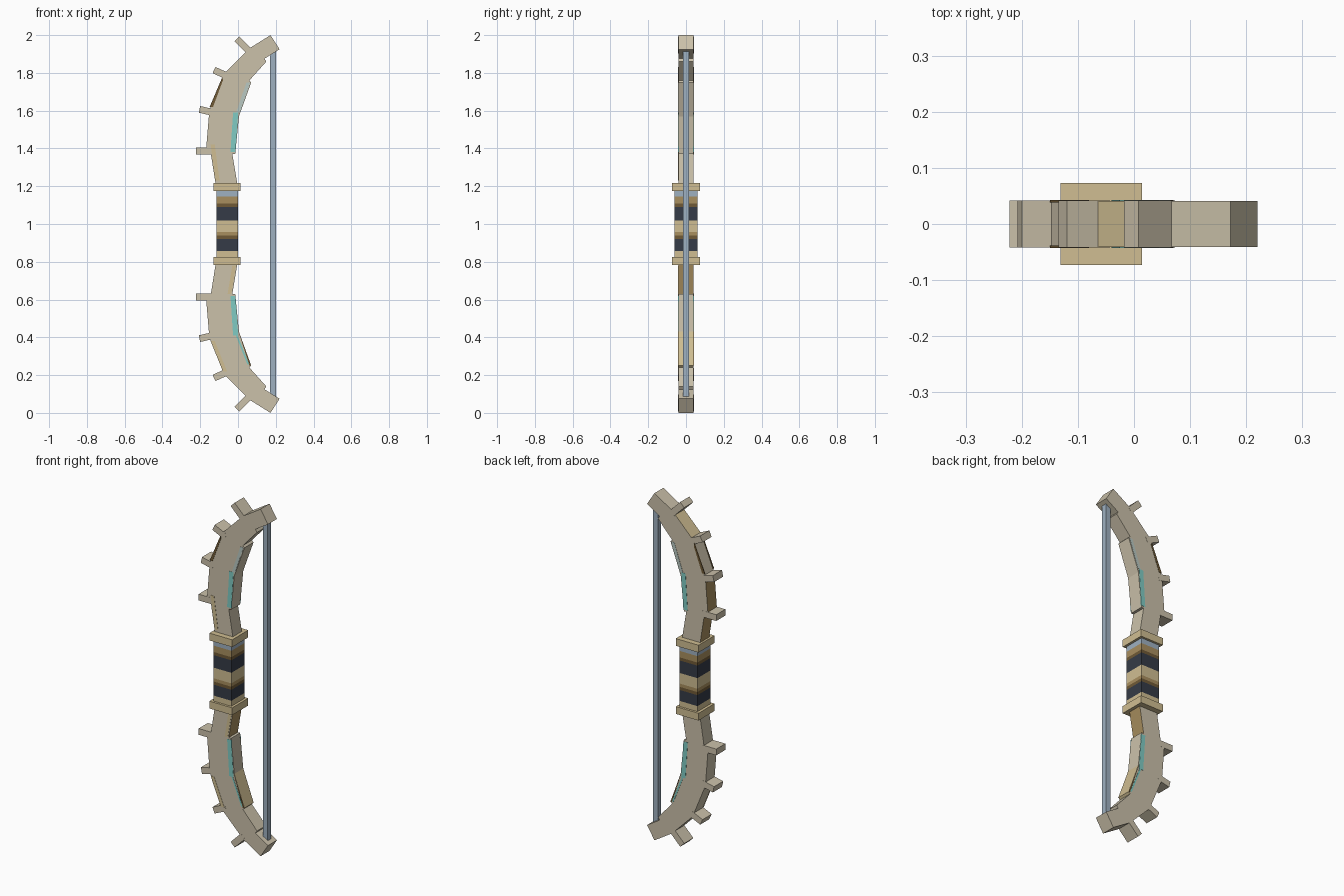
import bpy, bmesh, math

cube = bpy.data.objects.get("Cube")
if cube:
    bpy.data.objects.remove(cube, do_unlink=True)


def material(name, hex_code):
    # sRGB hex to linear colour
    rgb = [int(hex_code[i:i + 2], 16) / 255 for i in (0, 2, 4)]
    lin = [c / 12.92 if c < 0.04 else ((c + 0.055) / 1.055) ** 2.4 for c in rgb]
    m = bpy.data.materials.new(name)
    m.diffuse_color = (*lin, 1)
    m.use_nodes = True
    m.node_tree.nodes["Principled BSDF"].inputs["Base Color"].default_value = (*lin, 1)
    return m


BONE = material("bone", "CBC1AA")
SAND = material("sand", "D0BE92")
OCHRE = material("ochre", "A98F5F")
BROWN = material("dark brown", "705A36")
NAVY = material("dark navy", "353B47")
STEEL = material("pale steel", "9FB1C1")
TEAL = material("teal", "80CBC4")
MIST = material("pale mist", "B9C8C2")


def prism(name, points, y0, y1, mats, side_mats=None):
    """Extrude an x-z outline along y; side_mats maps edge number to material slot."""
    side_mats = side_mats or {}
    bm = bmesh.new()
    front = [bm.verts.new((x, y0, z)) for x, z in points]
    back = [bm.verts.new((x, y1, z)) for x, z in points]
    bm.faces.new(front)
    bm.faces.new(back[::-1])
    n = len(points)
    for i in range(n):
        j = (i + 1) % n
        f = bm.faces.new((front[i], back[i], back[j], front[j]))
        f.material_index = side_mats.get(i, 0)
    bmesh.ops.recalc_face_normals(bm, faces=bm.faces[:])
    mesh = bpy.data.meshes.new(name)
    bm.to_mesh(mesh)
    bm.free()
    for m in mats:
        mesh.materials.append(m)
    ob = bpy.data.objects.new(name, mesh)
    bpy.context.scene.collection.objects.link(ob)
    return ob


def box(name, x0, x1, half_y, z0, z1, mat):
    return prism(name, [(x0, z0), (x1, z0), (x1, z1), (x0, z1)], -half_y, half_y, [mat])


def flip(points):
    return [(x, 2 - z) for x, z in points]


def plate(name, points, mat, both=True):
    prism(name + "_front", points, -0.0425, -0.038, [mat])
    if both:
        prism(name + "_back", points, 0.038, 0.0425, [mat])


def strip(a, b, width):
    """Outline of a band from a to b, widened towards +x."""
    return [a, (a[0] + width, a[1]), (b[0] + width, b[1]), b]


# Limbs: one outline, mirrored top to bottom
outline = [(0, 1.19), (-0.03, 1.37), (-0.015, 1.37), (0.005, 1.57), (0.07, 1.75),
           (0.06, 1.76), (0.15, 1.86), (0.14, 1.875), (0.22, 1.925), (0.172, 2.0),
           (0.06, 1.93), (-0.07, 1.80), (-0.152, 1.60), (-0.17, 1.38),
           (-0.145, 1.38), (-0.115, 1.19)]
limb_mats = [BONE, SAND, OCHRE]
prism("upper_limb", outline, -0.041, 0.041, limb_mats, {10: 1, 12: 2, 14: 2})
prism("lower_limb", flip(outline), -0.041, 0.041, limb_mats, {0: 2, 3: 1, 4: 1})

# Pegs along the outer curve: outer end, inner end
pegs = [((-0.222, 1.387), (-0.13, 1.387)), ((-0.204, 1.607), (-0.13, 1.59)),
        ((-0.127, 1.815), (-0.05, 1.78)), ((-0.005, 1.98), (0.06, 1.915))]
for i, ((ax, az), (bx, bz)) in enumerate(pegs):
    length = math.hypot(bx - ax, bz - az)
    nx, nz = -(bz - az) / length * 0.018, (bx - ax) / length * 0.018
    shape = [(ax - nx, az - nz), (bx - nx, bz - nz), (bx + nx, bz + nz), (ax + nx, az + nz)]
    prism(f"upper_peg_{i + 1}", shape, -0.0415, 0.0415, [BONE])
    prism(f"lower_peg_{i + 1}", flip(shape), -0.0415, 0.0415, [BONE])

# Inlays on the limb cheeks
glow = strip((-0.04, 1.38), (-0.026, 1.59), 0.027)
plate("upper_teal_inlay", glow, TEAL)
plate("lower_teal_inlay", flip(glow), TEAL)
plate("upper_mist_inlay", strip((-0.01, 1.59), (0.045, 1.75), 0.02), MIST)
plate("lower_thin_inlay", flip(strip((-0.012, 1.59), (0.05, 1.745), 0.01)), TEAL)
plate("lower_dark_edge", flip([(0.003, 1.57), (0.07, 1.75), (0.06, 1.75)]), BROWN)
plate("upper_dark_edge", [(-0.15, 1.62), (-0.132, 1.62), (-0.08, 1.76), (-0.082, 1.78)], BROWN)
plate("upper_sand_strip", strip((-0.12, 1.23), (-0.145, 1.42), 0.022), SAND, False)
plate("lower_sand_strip", flip(strip((-0.145, 1.62), (-0.08, 1.78), 0.022)), SAND, False)
plate("lower_inner_strip", flip(strip((-0.03, 1.22), (-0.055, 1.37), 0.02)), SAND, False)

# Grip wrapped in coloured bands, from bottom to top
bands = [(0.82, SAND), (0.857, NAVY), (0.92, BROWN), (0.938, OCHRE), (0.957, SAND),
         (1.018, NAVY), (1.09, BROWN), (1.108, OCHRE), (1.145, STEEL), (1.18, None)]
for i in range(len(bands) - 1):
    box(f"grip_band_{i + 1}", -0.115, 0, 0.06, bands[i][0], bands[i + 1][0], bands[i][1])

# Collars above and below the grip
box("upper_collar", -0.131, 0.014, 0.073, 1.175, 1.217, SAND)
box("lower_collar", -0.131, 0.014, 0.073, 0.783, 0.825, SAND)

# Bowstring
box("bowstring", 0.169, 0.2, 0.015, 0.08, 1.92, STEEL)
